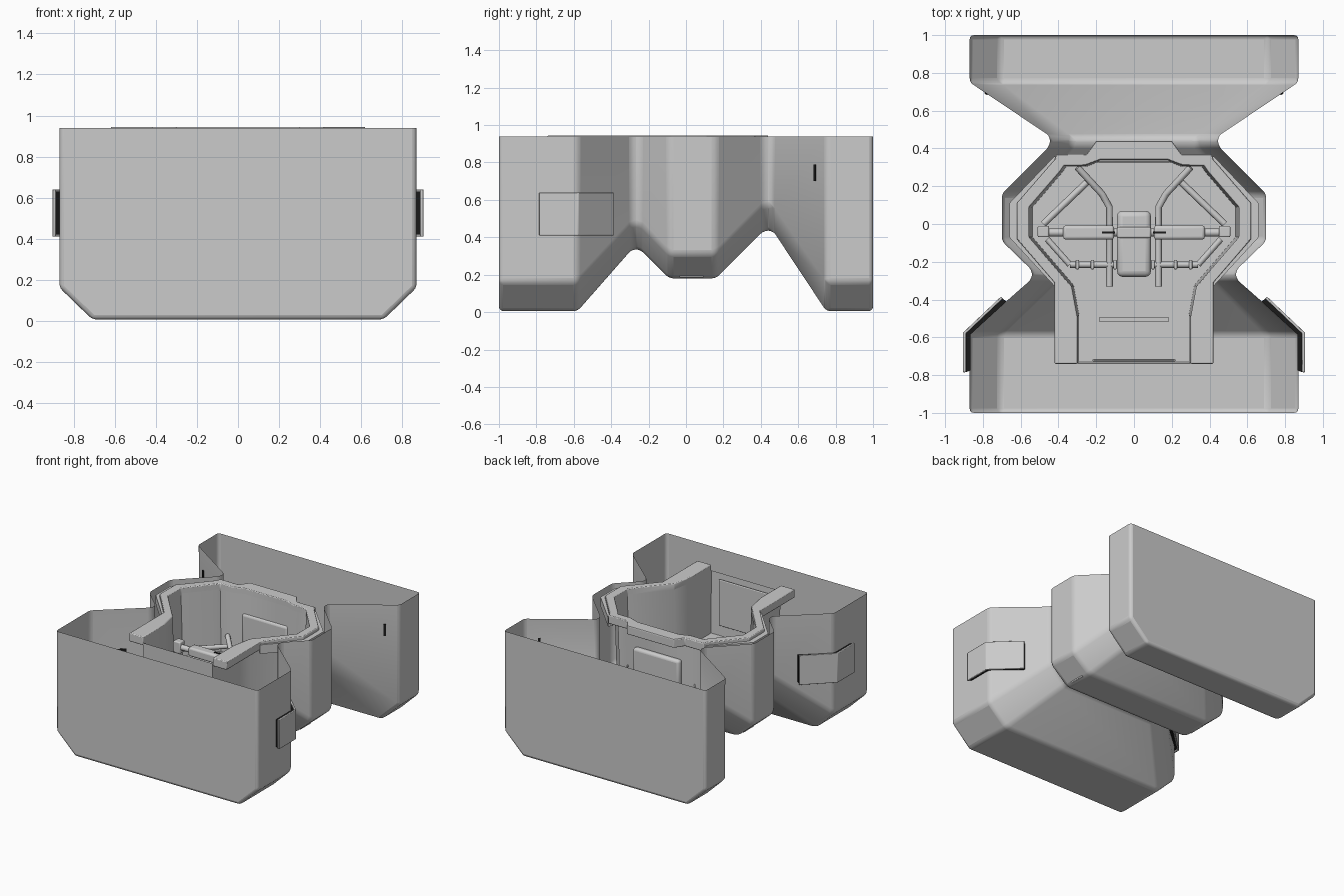
import bpy, bmesh, math
from mathutils import Vector

if "Cube" in bpy.data.objects:
    bpy.data.objects.remove(bpy.data.objects["Cube"])


def material(name, v):
    m = bpy.data.materials.new(name)
    m.diffuse_color = (v, v, v, 1)
    m.use_nodes = True
    m.node_tree.nodes["Principled BSDF"].inputs["Base Color"].default_value = m.diffuse_color
    return m


GREY = material("mid grey", 0.6)
DARK = material("black slots", 0.01)


def make(name, verts, faces, mat=GREY, bevel=0, segs=3, angle=25):
    me = bpy.data.meshes.new(name)
    me.from_pydata(verts, [], faces)
    bm = bmesh.new()
    bm.from_mesh(me)
    bmesh.ops.recalc_face_normals(bm, faces=bm.faces)
    bm.to_mesh(me)
    bm.free()
    me.materials.append(mat)
    ob = bpy.data.objects.new(name, me)
    bpy.context.collection.objects.link(ob)
    if bevel:
        b = ob.modifiers.new("round", 'BEVEL')
        b.width, b.segments = bevel, segs
        b.limit_method = 'ANGLE'
        b.angle_limit = math.radians(angle)
    bpy.ops.object.select_all(action='DESELECT')
    bpy.context.view_layer.objects.active = ob
    ob.select_set(True)
    bpy.ops.object.shade_smooth_by_angle(angle=math.radians(32))
    return ob


def box(name, c, s, rot=0, mat=GREY, bevel=0):
    v = []
    for x in (-.5, .5):
        for y in (-.5, .5):
            for z in (-.5, .5):
                px, py = x * s[0], y * s[1]
                v.append((c[0] + px * math.cos(rot) - py * math.sin(rot),
                          c[1] + px * math.sin(rot) + py * math.cos(rot), c[2] + z * s[2]))
    f = [(0, 1, 3, 2), (4, 6, 7, 5), (0, 4, 5, 1), (2, 3, 7, 6), (0, 2, 6, 4), (1, 5, 7, 3)]
    return make(name, v, f, mat, bevel)


def band(name, outer, inner, z0, z1, mat=GREY, bevel=0):
    """Flat strip between two paths, extruded in z."""
    n = len(outer)
    v = []
    for o, i in zip(outer, inner):
        v += [(*o, z0), (*o, z1), (*i, z1), (*i, z0)]
    f = [(0, 1, 2, 3), tuple(4 * n - 4 + k for k in (3, 2, 1, 0))]
    for j in range(n - 1):
        for k in range(4):
            a, b = 4 * j + k, 4 * j + (k + 1) % 4
            f.append((a, b, b + 4, a + 4))
    return make(name, v, f, mat, bevel, 2)


def tube(name, pts, r):
    cu = bpy.data.curves.new(name, 'CURVE')
    cu.dimensions = '3D'
    cu.bevel_depth, cu.bevel_resolution, cu.use_fill_caps = r, 2, True
    s = cu.splines.new('POLY')
    s.points.add(len(pts) - 1)
    for p, q in zip(s.points, pts):
        p.co = (*q, 1)
    cu.materials.append(GREY)
    ob = bpy.data.objects.new(name, cu)
    bpy.context.collection.objects.link(ob)


# Open-topped hull: three lofted buckets joined by two necks
# station: y, half width, bottom half width, side-chamfer z, bottom z
TOP = 0.94
stations = [(-1, .87, .71, .16, .005), (-.58, .87, .71, .16, .005),
            (-.29, .54, .41, .47, .335), (-.245, .54, .41, .47, .335),
            (-.09, .70, .55, .31, .18), (.16, .70, .55, .31, .18),
            (.415, .445, .33, .57, .435), (.465, .445, .33, .57, .435),
            (.75, .87, .71, .16, .005), (1, .87, .71, .16, .005)]
verts, faces = [], []
for y, w, b, zc, zb in stations:
    verts += [(-w, y, TOP), (-w, y, zc), (-b, y, zb), (b, y, zb), (w, y, zc), (w, y, TOP)]
for i in range(len(stations) - 1):
    for k in range(5):
        a = i * 6 + k
        faces.append((a, a + 1, a + 7, a + 6))
last = 6 * (len(stations) - 1)
faces += [tuple(range(6)), tuple(range(last + 5, last - 1, -1))]
make("hull_shell", verts, faces, GREY, 0.045, 3)

# Rim frame with two forward arms; half paths are mirrored
half_out = [(.42, -.74), (.42, -.49), (.42, -.31), (.62, -.08), (.62, .11),
            (.42, .34), (.41, .37), (.25, .37), (.20, .44)]
half_in = [(.30, -.74), (.30, -.49), (.33, -.33), (.555, -.07), (.555, .09),
           (.39, .28), (.37, .31), (.26, .31), (.18, .34)]


def mirrored(h):
    return h + [(-x, y) for x, y in reversed(h)]


out, inn = mirrored(half_out), mirrored(half_in)
band("rim_frame", out, inn, .88, .945, GREY, .006)
ledge = [(.42, -.33), (.66, -.07), (.66, .11), (.42, .36)]
ledge_in = [(.40, -.31), (.60, -.07), (.60, .10), (.40, .33)]
for s, side in ((1, "right"), (-1, "left")):
    band("rim_ledge_" + side, [(s * x, y) for x, y in ledge],
         [(s * x, y) for x, y in ledge_in], .85, .92)

# Inner tub hanging from the rim
FLOOR = 0.42
n = len(inn)
verts = [(x, y, .90) for x, y in inn] + [(x * .97, y * .98, FLOOR) for x, y in inn]
faces = [(i, (i + 1) % n, n + (i + 1) % n, n + i) for i in range(n)]
faces.append(tuple(range(n, 2 * n)))
make("inner_tub", verts, faces, GREY)
box("front_panel", (0, -.722, .68), (.44, .012, .36), 0, GREY, .02)
box("floor_step", (0, -.505, FLOOR + .01), (.37, .02, .02))
box("rear_bulge", (0, .35, .62), (.40, .05, .26), 0, GREY, .02)

# Pedestal and cross shaft
box("pedestal", (0, -.105, .49), (.18, .35, .14), 0, GREY, .03)
Z = 0.56
tube("cross_shaft", [(-.5, -.045, Z), (.5, -.045, Z)], .022)
box("shaft_hub", (0, -.045, Z), (.18, .06, .06), 0, GREY, .01)
tube("rear_link", [(-.34, -.215, .5), (.34, -.215, .5)], .017)
for s, side in ((1, "right"), (-1, "left")):
    box("shaft_sleeve_" + side, (s * .24, -.045, Z), (.27, .075, .07), 0, GREY, .015)
    box("shaft_bracket_" + side, (s * .48, -.04, Z), (.06, .06, .09), 0, GREY, .008)
    box("shaft_slot_" + side, (s * .135, -.045, Z + .037), (.07, .012, .006), 0, DARK)
    tube("control_rod_" + side, [(s * .13, -.33, .5), (s * .13, .09, .5),
                                 (s * .17, .16, .52), (s * .30, .30, .56)], .018)
    tube("side_link_" + side, [(s * .48, .0, .52), (s * .24, .23, .52)], .018)
    tube("lower_link_" + side, [(s * .46, -.08, .5), (s * .34, -.215, .5)], .016)
    for x in (.1, .22, .30):
        box("link_collar_" + side, (s * x, -.215, .5), (.018, .05, .05), 0, GREY, .005)

    # Folded armour plate on the front bucket
    p_out = [(.905, -.785), (.905, -.575), (.705, -.385)]
    p_in = [(.89, -.785), (.89, -.58), (.695, -.395)]
    p_back = [(.866, -.775), (.866, -.585), (.675, -.41)]
    band("side_plate_" + side, [(s * x, y) for x, y in p_out],
         [(s * x, y) for x, y in p_in], .41, .64, GREY, .004)
    band("plate_backing_" + side, [(s * x, y) for x, y in p_in],
         [(s * x, y) for x, y in p_back], .42, .63, DARK)

    # Narrow slots on the rear bucket and a latch on the middle bucket
    ang = s * math.atan2(.285, .425)
    box("upper_slot_" + side, (s * .783, .69, .745), (.018, .008, .09), ang, DARK)
    box("middle_latch_" + side, (s * .545, .03, .21), (.04, .13, .05), 0, GREY, .005)
